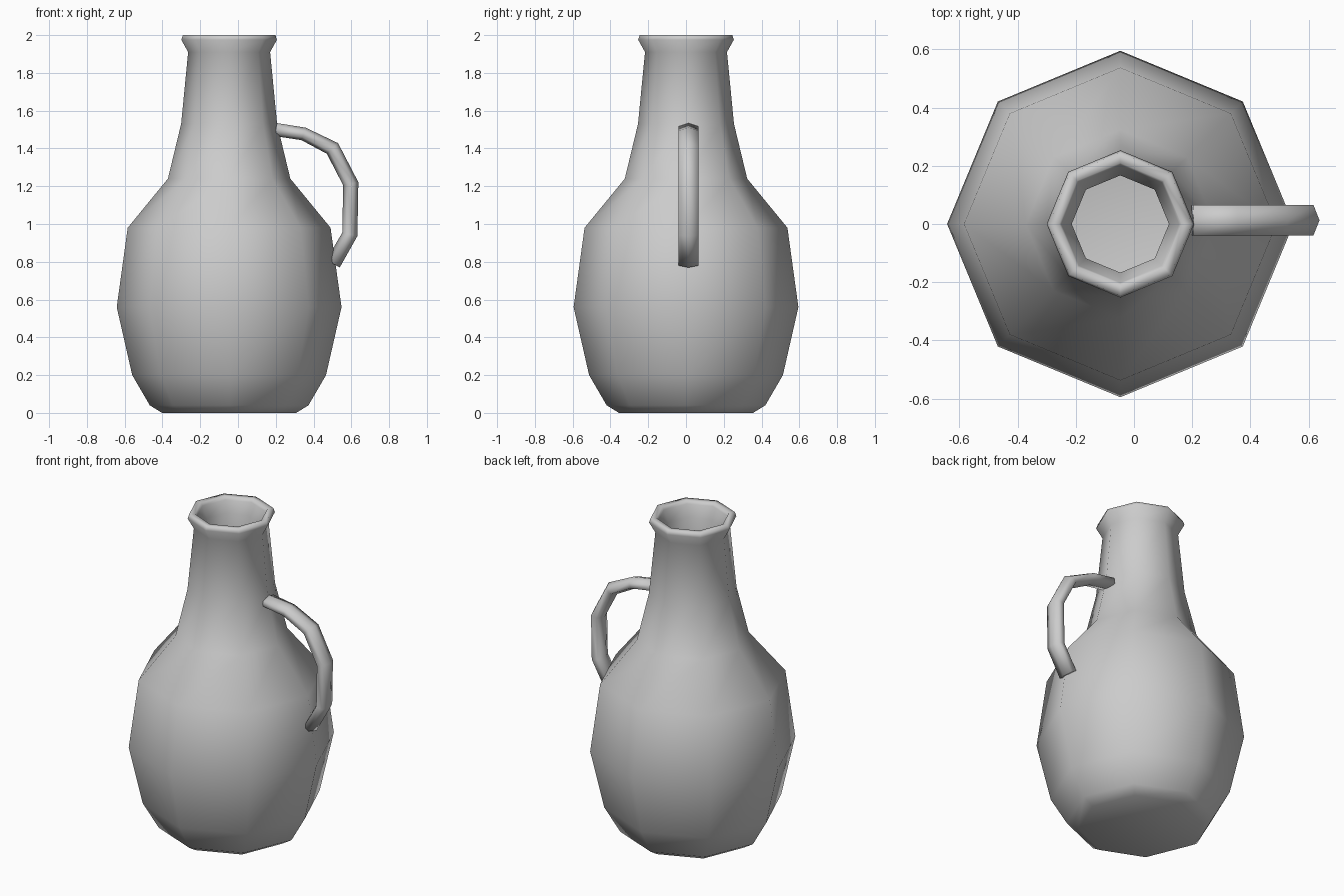
import bpy, bmesh
from math import cos, sin, tau
from mathutils import Vector

if "Cube" in bpy.data.objects:
    bpy.data.objects.remove(bpy.data.objects["Cube"])


def make_object(name, rings, close_ends=True):
    """Skin a list of equal-sized point rings into a smooth-shaded object."""
    bm = bmesh.new()
    loops = [[bm.verts.new(p) for p in ring] for ring in rings]
    n = len(loops[0])
    for a, b in zip(loops, loops[1:]):
        for i in range(n):
            j = (i + 1) % n
            bm.faces.new((a[i], a[j], b[j], b[i]))
    if close_ends:
        bm.faces.new(loops[0][::-1])
        bm.faces.new(loops[-1])
    bmesh.ops.recalc_face_normals(bm, faces=bm.faces)
    for f in bm.faces:
        f.smooth = True
    mesh = bpy.data.meshes.new(name)
    bm.to_mesh(mesh)
    bm.free()
    obj = bpy.data.objects.new(name, mesh)
    bpy.context.collection.objects.link(obj)
    return obj


# Jug body: eight-sided turned profile (radius, z), outside up, over the rim, inside down
CENTRE_X = -0.047
outer = [(0.355, 0.005), (0.42, 0.04), (0.513, 0.20), (0.595, 0.56), (0.537, 0.98),
         (0.324, 1.24), (0.254, 1.53), (0.217, 1.91), (0.253, 1.975), (0.245, 2.0)]
inner = [(0.21, 2.0), (0.202, 1.98), (0.167, 1.91), (0.204, 1.52), (0.28, 1.21),
         (0.487, 0.96), (0.545, 0.56), (0.465, 0.22), (0.39, 0.08), (0.33, 0.055)]
outer[0] = (0.355, 0.0)
make_object("jug_body", [
    [(CENTRE_X + r * cos(tau * i / 8), r * sin(tau * i / 8), z) for i in range(8)]
    for r, z in outer + inner])

# Handle: six-sided section swept along an arc in the XZ plane
path = [Vector((x, 0.013, z)) for x, z in
        [(0.20, 1.50), (0.347, 1.477), (0.50, 1.40), (0.597, 1.213),
         (0.592, 0.945), (0.503, 0.79)]]
section = [(0.041, 0), (0.02, 0.052), (-0.02, 0.052),
           (-0.041, 0), (-0.02, -0.052), (0.02, -0.052)]
rings = []
for k, p in enumerate(path):
    tangent = (path[min(k + 1, len(path) - 1)] - path[max(k - 1, 0)]).normalized()
    out = Vector((-tangent.z, 0, tangent.x))
    scale = 0.85 if k in (0, 1) else 1.0
    rings.append([p + out * u * scale + Vector((0, v, 0)) for u, v in section])
make_object("handle", rings)
